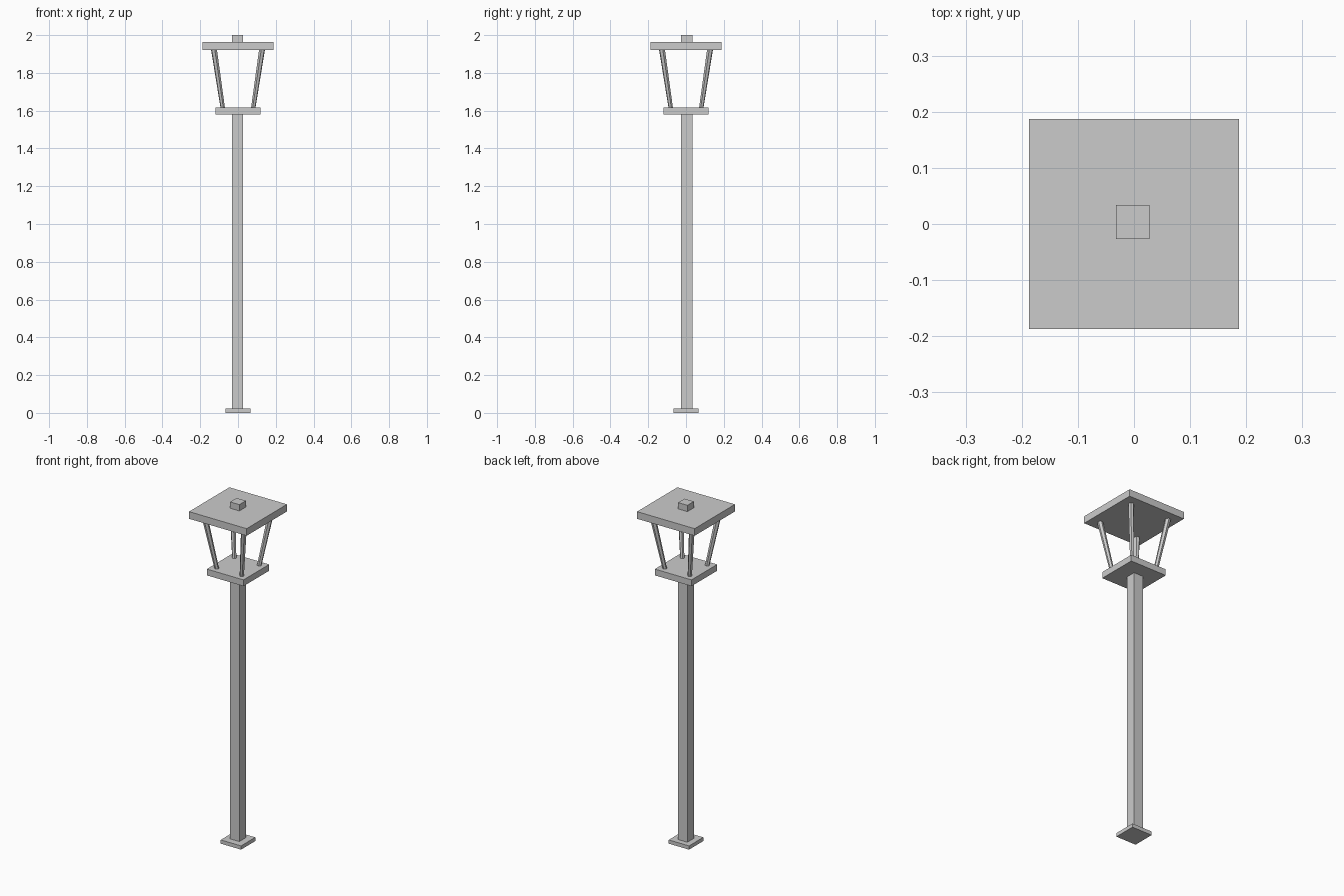
import bpy, math
from mathutils import Vector

if "Cube" in bpy.data.objects:
    bpy.data.objects.remove(bpy.data.objects["Cube"])


def box(name, half, z0, z1, x=0.0, y=0.0):
    bpy.ops.mesh.primitive_cube_add(size=1, location=(x, y, (z0 + z1) / 2))
    ob = bpy.context.object
    ob.name = name
    ob.scale = (2 * half, 2 * half, z1 - z0)
    return ob


def strut(name, bottom, top, r_bottom, r_top):
    a, b = Vector(bottom), Vector(top)
    bpy.ops.mesh.primitive_cone_add(vertices=6, radius1=r_bottom, radius2=r_top,
                                    depth=(b - a).length, location=(a + b) / 2)
    ob = bpy.context.object
    ob.name = name
    ob.rotation_euler = (b - a).to_track_quat('Z', 'Y').to_euler()
    return ob


# Foot plate, post and the small cap, which continues the post's line
box("foot_plate", 0.066, 0.0, 0.022)
box("post", 0.03, 0.022, 1.581, -0.0025, 0.0035)
box("roof_cap", 0.03, 1.963, 2.0, -0.0025, 0.0035)

# Lantern floor and roof
box("lantern_floor", 0.119, 1.581, 1.618)
box("lantern_roof", 0.187, 1.921, 1.963)

# Four struts leaning outwards
for sx in (-1, 1):
    for sy in (-1, 1):
        strut("lantern_strut", (sx * 0.081, sy * 0.081, 1.616),
              (sx * 0.127, sy * 0.127, 1.923), 0.012, 0.016)
